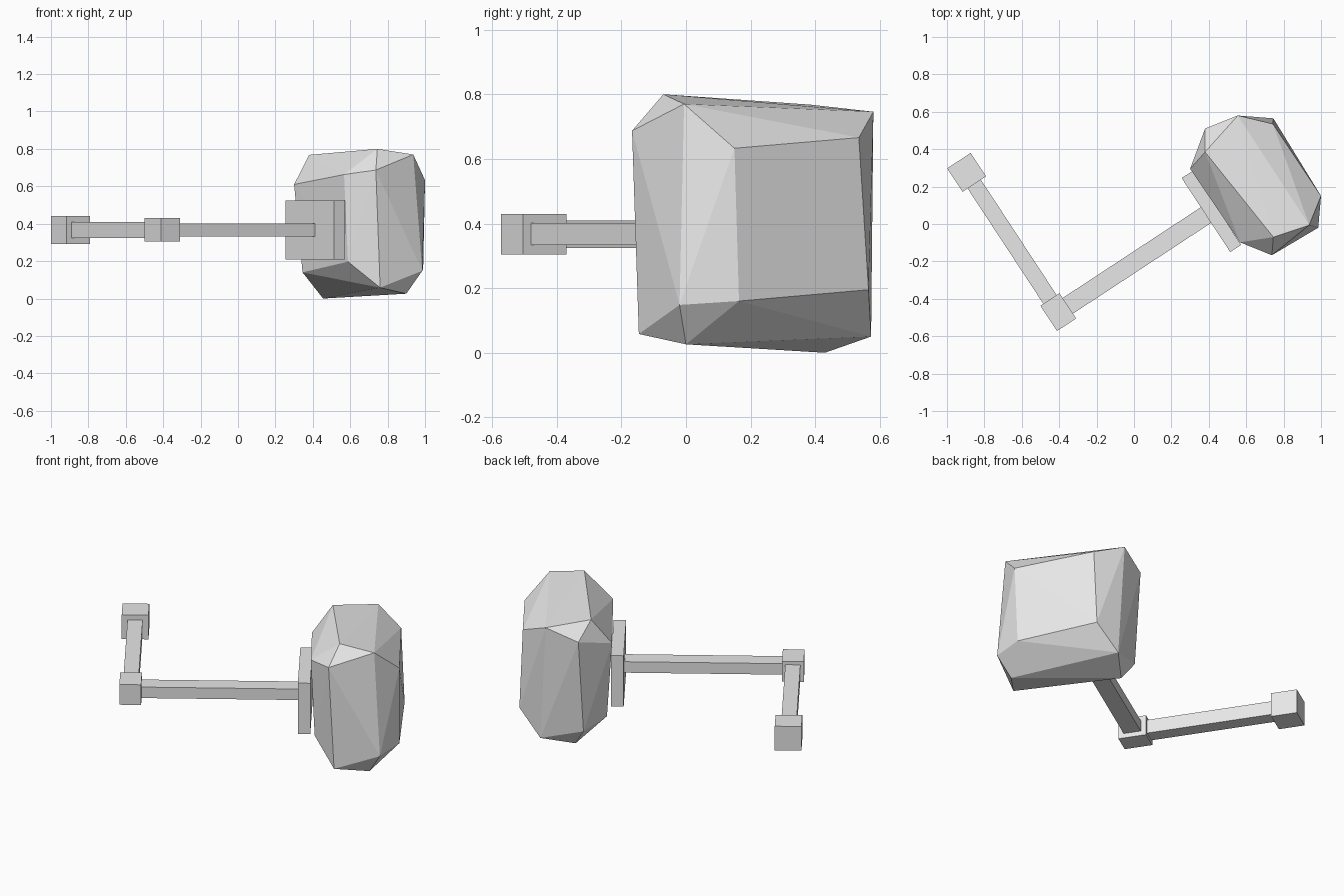
import bpy, bmesh, math
from mathutils import Vector

cube = bpy.data.objects.get("Cube")
if cube:
    bpy.data.objects.remove(cube, do_unlink=True)

# One plain grey for every part
grey = bpy.data.materials.new("light_grey")
grey.use_nodes = True
colour = (0.8, 0.8, 0.8, 1)
grey.diffuse_color = colour
grey.node_tree.nodes["Principled BSDF"].inputs["Base Color"].default_value = colour

TURN = math.radians(33.3)   # heading of the long arm
MID = 0.367                 # height of the arm centre line


def finish(name, bm):
    bmesh.ops.recalc_face_normals(bm, faces=bm.faces)
    mesh = bpy.data.meshes.new(name)
    bm.to_mesh(mesh)
    bm.free()
    mesh.materials.append(grey)
    obj = bpy.data.objects.new(name, mesh)
    bpy.context.collection.objects.link(obj)
    return obj


def block(name, centre, size):
    """Box with its length along the long arm, width across it, then height."""
    bm = bmesh.new()
    bmesh.ops.create_cube(bm, size=1)
    bmesh.ops.scale(bm, vec=size, verts=bm.verts)
    obj = finish(name, bm)
    obj.location = centre
    obj.rotation_euler.z = TURN
    return obj


base = Vector((-0.895, 0.276, MID))
elbow = Vector((-0.405, -0.471, MID))
plate = Vector((0.414, 0.067, MID))

# Joints and mounting plate
block("base_joint", base, (0.15, 0.15, 0.15))
block("elbow_joint", elbow, (0.122, 0.162, 0.125))
block("mounting_plate", plate, (0.07, 0.473, 0.315))

# Arms span the gaps between the joint centres
block("short_arm", (base + elbow) / 2, (0.085, (elbow - base).length, 0.085))
block("long_arm", (elbow + plate) / 2, ((plate - elbow).length, 0.1, 0.068))

# Faceted head: hull of the chamfered corners
upper = [(.745, -.07, .8), (.937, -.006, .77), (.737, -.167, .687),
         (1, .15, .633), (.555, .58, .746), (.743, .535, .666),
         (.38, .51, .675), (.38, .385, .768), (.3, .295, .61),
         (.567, -.098, .663)]
lower = [(.985, -.02, .148), (.9, 0, .026), (.76, -.146, .058),
         (.99, .164, .16), (.745, .565, .195), (.596, .573, .05),
         (.455, .43, 0), (.345, .28, .14), (.588, -.09, .197),
         (.38, .46, .105)]
bm = bmesh.new()
for point in upper + lower:
    bm.verts.new(point)
bmesh.ops.convex_hull(bm, input=bm.verts)
finish("faceted_head", bm)
